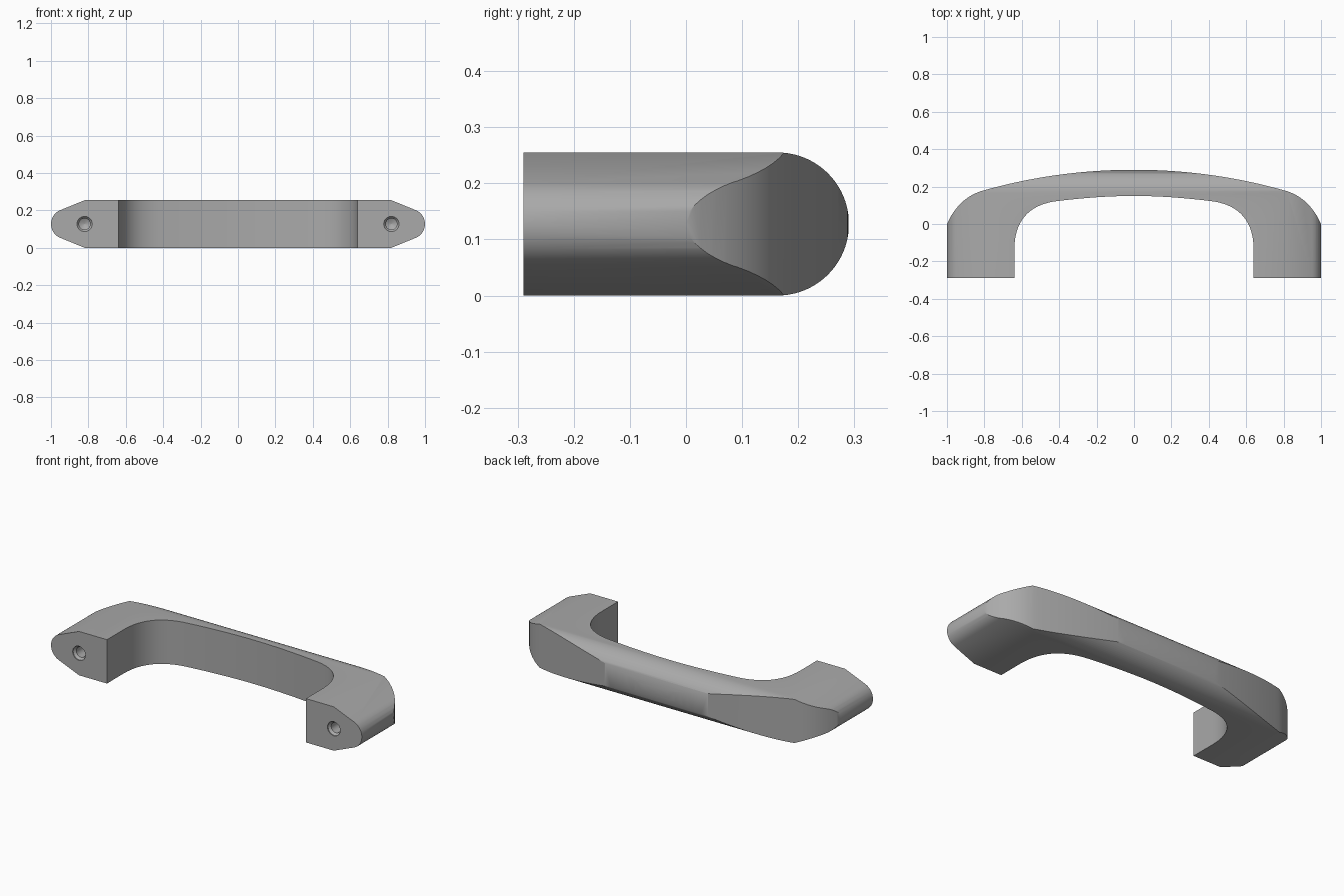
import bpy, bmesh, math
from mathutils import Vector

cube = bpy.data.objects.get("Cube")
if cube:
    bpy.data.objects.remove(cube)

HEIGHT = 0.255
MID = HEIGHT / 2

metal = bpy.data.materials.new("satin grey")
metal.use_nodes = True
grey = (0.4, 0.4, 0.4, 1)
metal.diffuse_color = grey
metal.node_tree.nodes["Principled BSDF"].inputs["Base Color"].default_value = grey


def arc(cx, cy, r, start, end, steps):
    angles = [math.radians(start + (end - start) * i / steps) for i in range(steps + 1)]
    return [(cx + r * math.cos(a), cy + r * math.sin(a)) for a in angles]


def curve(p, ctrl, q, steps):
    """Quadratic curve from p to q, without its last point."""
    p, ctrl, q = Vector(p), Vector(ctrl), Vector(q)
    ts = [i / steps for i in range(steps)]
    return [tuple(p * (1 - t) ** 2 + ctrl * 2 * t * (1 - t) + q * t * t) for t in ts]


def mirrored(half):
    """Closed outline from its +x half, skipping points on the axis."""
    return half + [(-x, y) for x, y in reversed(half) if x > 1e-5]


def prism(name, outline, to_3d, low, high):
    bm = bmesh.new()
    rings = [[bm.verts.new(to_3d(u, v, w)) for u, v in outline] for w in (low, high)]
    bm.faces.new(rings[0])
    bm.faces.new(rings[1])
    n = len(outline)
    for i in range(n):
        j = (i + 1) % n
        bm.faces.new((rings[0][i], rings[0][j], rings[1][j], rings[1][i]))
    bmesh.ops.recalc_face_normals(bm, faces=bm.faces)
    mesh = bpy.data.meshes.new(name)
    bm.to_mesh(mesh)
    bm.free()
    obj = bpy.data.objects.new(name, mesh)
    bpy.context.collection.objects.link(obj)
    mesh.materials.append(metal)
    return obj


def cut(target, cutter, operation):
    cutter.hide_render = True
    mod = target.modifiers.new(cutter.name, "BOOLEAN")
    mod.operation, mod.object, mod.solver = operation, cutter, "EXACT"
    bpy.ops.object.select_all(action="DESELECT")
    bpy.context.view_layer.objects.active = target
    target.select_set(True)
    bpy.ops.object.modifier_apply(modifier=mod.name)
    bpy.data.objects.remove(cutter)


# Arched plan: bowed outer face, rounded shoulders, legs and inner opening
outer = curve((0, 0.29), (0.42, 0.29), (0.82, 0.175), 20)
outer += curve((0.82, 0.175), (0.94, 0.135), (1.0, 0.0), 10)
outer += [(1.0, 0.0), (1.05, -0.12), (1.05, -0.29), (0.64, -0.29)]
inner = curve((0.64, -0.13), (0.635, 0.085), (0.43, 0.12), 16)
inner += curve((0.43, 0.12), (0.2, 0.15), (0, 0.15), 10)
half = outer + inner
plan = half + [(0, 0.15)] + [(-x, y) for x, y in reversed(half) if x > 1e-5]
handle = prism("pull_handle", plan, lambda u, v, w: (u, v, w), -0.1, 0.36)

# Tapered, rounded leg ends
nose = arc(0.92, MID, 0.08, -66, 66, 16)
ends = mirrored([(0.72, MID - 0.168)] + nose + [(0.72, MID + 0.168)])
cut(handle, prism("leg_section", ends, lambda u, v, w: (u, w, v), -0.5, 0.5), "INTERSECT")

# Half-round back of the grip
back = [(-0.5, 0)] + arc(0.163, MID, MID, -90, 90, 40) + [(-0.5, HEIGHT)]
cut(handle, prism("grip_section", back, lambda u, v, w: (w, u, v), -1.2, 1.2), "INTERSECT")

# Screw holes with a small countersink and a pointed bottom
hole = [(0.041, -0.32), (0.041, -0.285), (0.03, -0.272), (0.03, -0.1), (0.002, -0.085)]
for side, x in (("left", 0.82), ("right", -0.82)):
    bm = bmesh.new()
    rings = []
    for r, y in hole:
        rings.append([bm.verts.new((x + a, y, MID + b)) for a, b in arc(0, 0, r, 0, 345, 23)])
    for a, b in zip(rings, rings[1:]):
        for i in range(len(a)):
            j = (i + 1) % len(a)
            bm.faces.new((a[i], a[j], b[j], b[i]))
    bm.faces.new(rings[0])
    bm.faces.new(rings[-1])
    bmesh.ops.recalc_face_normals(bm, faces=bm.faces)
    mesh = bpy.data.meshes.new(side + "_screw_hole")
    bm.to_mesh(mesh)
    bm.free()
    mesh.materials.append(metal)
    cutter = bpy.data.objects.new(side + "_screw_hole", mesh)
    bpy.context.collection.objects.link(cutter)
    cut(handle, cutter, "DIFFERENCE")

bpy.ops.object.shade_smooth_by_angle(angle=math.radians(30))
